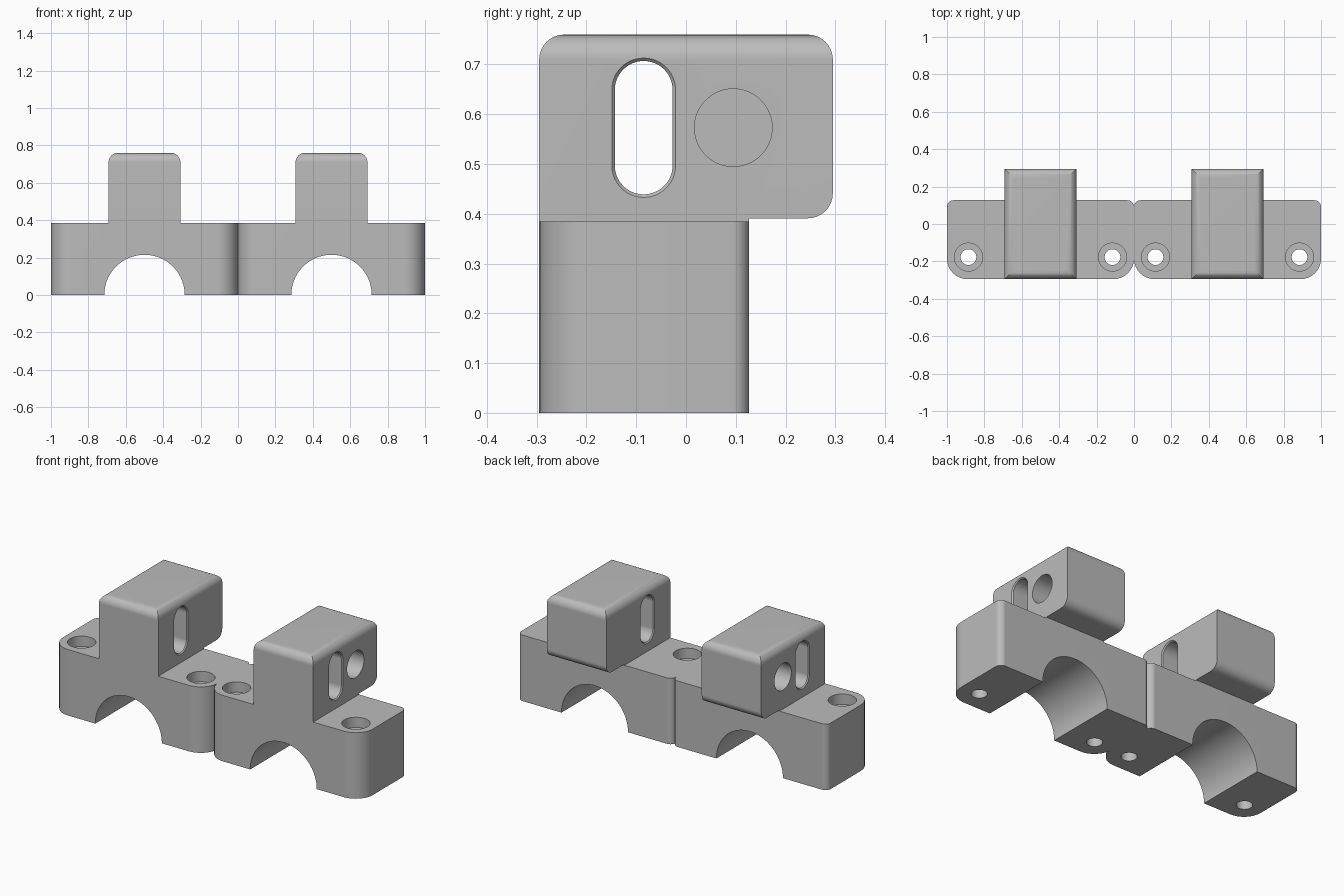
import bpy
import bmesh
from math import sin, cos, pi, copysign, radians

if "Cube" in bpy.data.objects:
    bpy.data.objects.remove(bpy.data.objects["Cube"], do_unlink=True)

GREY = (0.5, 0.5, 0.5, 1)
grey = bpy.data.materials.new("plain_grey")
grey.use_nodes = True
grey.diffuse_color = GREY
grey.node_tree.nodes["Principled BSDF"].inputs["Base Color"].default_value = GREY


def loft(name, rings, axis, bevels=()):
    """Solid through rings given as (position along axis, outline points)."""
    bm = bmesh.new()
    loops = []
    for pos, outline in rings:
        loop = []
        for u, v in outline:
            co = [0, 0, 0]
            co[axis], co[(axis + 1) % 3], co[(axis + 2) % 3] = pos, u, v
            loop.append(bm.verts.new(co))
        loops.append(loop)
    for a, b in zip(loops, loops[1:]):
        for i in range(len(a)):
            bm.faces.new((a[i - 1], a[i], b[i], b[i - 1]))
    bm.faces.new(loops[0])
    bm.faces.new(loops[-1])
    bmesh.ops.recalc_face_normals(bm, faces=bm.faces)
    for radius, rule in bevels:
        edges = [e for e in bm.edges if rule(e.verts[0].co, e.verts[1].co)]
        bmesh.ops.bevel(bm, geom=edges, offset=radius, segments=8, profile=0.5,
                        affect='EDGES', clamp_overlap=False)
    mesh = bpy.data.meshes.new(name)
    bm.to_mesh(mesh)
    bm.free()
    mesh.materials.append(grey)
    obj = bpy.data.objects.new(name, mesh)
    bpy.context.collection.objects.link(obj)
    return obj


def cutter(sections, centre, axis, stretch=0, n=64):
    """Round or slotted cutter; sections are (position, radius)."""
    rings = []
    for pos, r in sections:
        angles = [(i + 0.5) * 2 * pi / n for i in range(n)]
        rings.append((pos, [(centre[0] + r * cos(a),
                             centre[1] + r * sin(a) + copysign(stretch, sin(a)))
                            for a in angles]))
    obj = loft("cutter", rings, axis)
    obj.hide_render = True
    return obj


def finish(obj, cutters):
    """Cut the holes, mirror to the other side and shade."""
    bpy.ops.object.select_all(action='DESELECT')
    bpy.context.view_layer.objects.active = obj
    obj.select_set(True)
    for c in cutters:
        mod = obj.modifiers.new("cut", 'BOOLEAN')
        mod.operation, mod.solver, mod.object = 'DIFFERENCE', 'EXACT', c
        bpy.ops.object.modifier_apply(modifier=mod.name)
        bpy.data.objects.remove(c, do_unlink=True)
    mod = obj.modifiers.new("mirror", 'MIRROR')
    mod.use_mirror_merge = False
    bpy.ops.object.modifier_apply(modifier=mod.name)
    bpy.ops.object.shade_smooth_by_angle(angle=radians(30))
    mod = obj.modifiers.new("flat_normals", 'WEIGHTED_NORMAL')
    mod.keep_sharp = True


FRONT, BACK, DECK, TOP = -0.295, 0.127, 0.385, 0.76


def upright(a, b):
    return abs(a.z - b.z) > 0.1 and abs(a.x - b.x) + abs(a.y - b.y) < 0.001


# Saddle bases: rounded corners, half-round channel, counterbored screw holes
plan = [(0, FRONT), (1, FRONT), (1, BACK), (0, BACK)]
base = loft("saddle_bases", [(0, plan), (DECK, plan)], 2, [
    (0.11, lambda a, b: upright(a, b) and abs(a.y - FRONT) < 0.001),
    (0.035, lambda a, b: upright(a, b) and abs(a.y - BACK) < 0.001)])
screw = [(-0.1, 0.042), (0.325, 0.042), (0.325, 0.075), (0.5, 0.075)]
finish(base, [cutter([(-0.5, 0.215), (0.5, 0.215)], (0, 0.5), 1)]
       + [cutter(screw, (x, -0.177), 2) for x in (0.115, 0.885)])

# Upper blocks: overhang at the back, rounded top edges and lower back edge
side = [(FRONT, DECK), (BACK, DECK), (BACK, 0.391),
        (-FRONT, 0.391), (-FRONT, TOP), (FRONT, TOP)]
LEFT, RIGHT = 0.692, 0.308
block = loft("upper_blocks", [(RIGHT, side), (LEFT, side)], 0, [
    (0.05, lambda a, b: min(a.z, b.z) > TOP - 0.01
        or (min(a.y, b.y) > 0.29 and max(a.z, b.z) < 0.4))])

# Through slot with eased rims, and a blind round socket on the outer side
R, EASE = 0.058, 0.006
slot = [(RIGHT - 0.1, R + EASE), (RIGHT, R + EASE), (RIGHT + EASE, R),
        (LEFT - EASE, R), (LEFT, R + EASE), (LEFT + 0.1, R + EASE)]
socket = [(LEFT - 0.25, 0.078), (LEFT + 0.1, 0.078)]
finish(block, [cutter(slot, (-0.085, 0.573), 0, stretch=0.076),
               cutter(socket, (0.095, 0.573), 0)])
